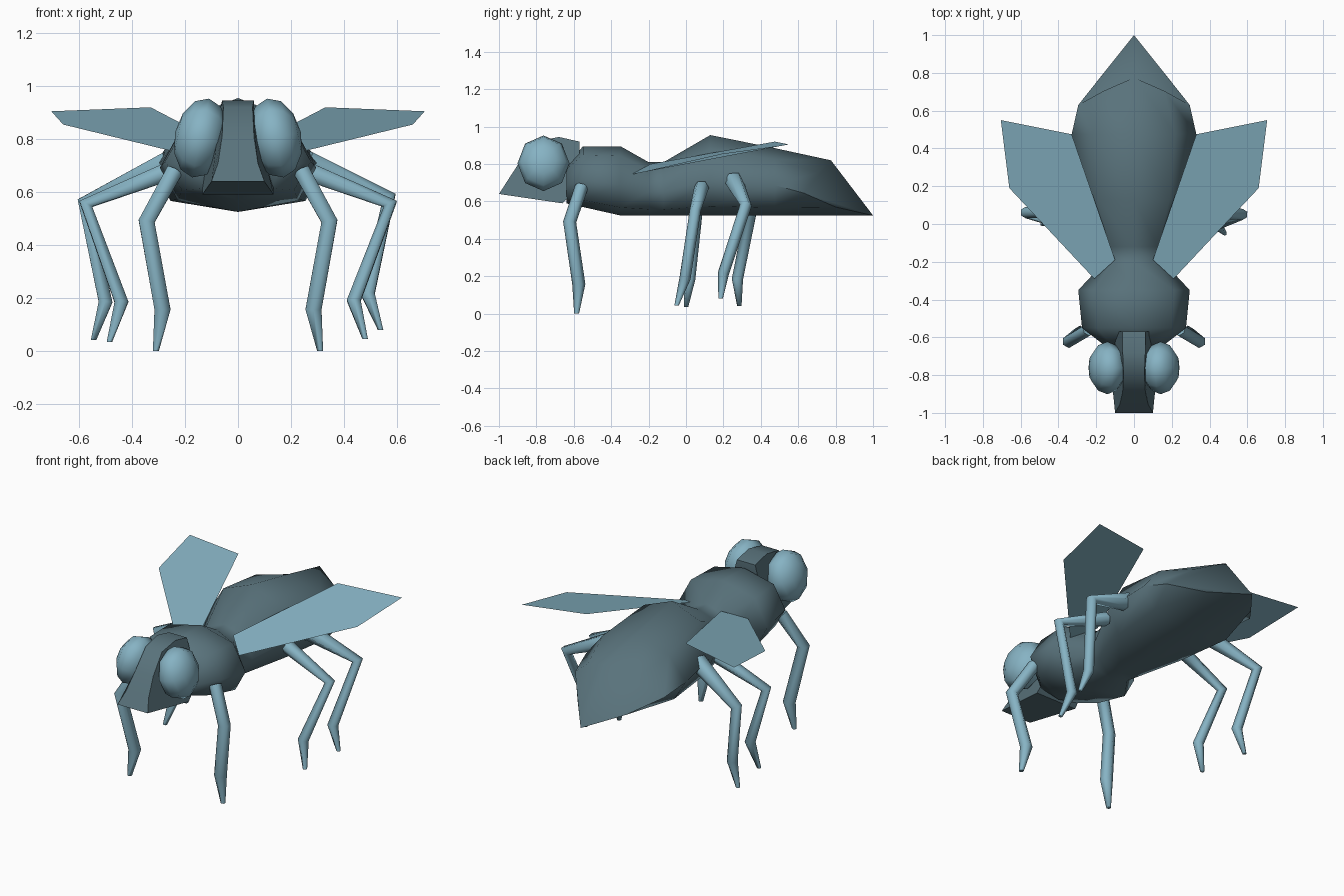
import bpy, bmesh, math
from mathutils import Vector, Matrix

if "Cube" in bpy.data.objects:
    bpy.data.objects.remove(bpy.data.objects["Cube"])


def material(name, rgb):
    m = bpy.data.materials.new(name)
    m.diffuse_color = (*rgb, 1)
    m.use_nodes = True
    m.node_tree.nodes["Principled BSDF"].inputs["Base Color"].default_value = m.diffuse_color
    return m


DARK = material("dark_shell", (0.10, 0.17, 0.20))
LIGHT = material("light_blue", (0.24, 0.45, 0.55))


def finish(name, bm, mat, angle=60):
    bmesh.ops.recalc_face_normals(bm, faces=bm.faces[:])
    mesh = bpy.data.meshes.new(name)
    bm.to_mesh(mesh)
    bm.free()
    mesh.materials.append(mat)
    ob = bpy.data.objects.new(name, mesh)
    bpy.context.collection.objects.link(ob)
    bpy.ops.object.select_all(action='DESELECT')
    ob.select_set(True)
    bpy.context.view_layer.objects.active = ob
    bpy.ops.object.shade_smooth_by_angle(angle=math.radians(angle))
    return ob


def loft(rings):
    bm = bmesh.new()
    loops = [[bm.verts.new(p) for p in r] for r in rings]
    n = len(loops[0])
    for a, b in zip(loops, loops[1:]):
        for i in range(n):
            j = (i + 1) % n
            bm.faces.new((a[i], a[j], b[j], b[i]))
    bm.faces.new(loops[0])
    bm.faces.new(loops[-1][::-1])
    return bm


# Thorax and abdomen: eight-sided sections (y, half width, bottom, top, upper shoulder)
def section(y, w, lo, hi, e):
    c, h, d = (lo + hi) / 2, (hi - lo) / 2, 0.77
    shape = [(0, -1), (d, -d), (1, -0.1), (e, e), (0, 1), (-e, e), (-1, -0.1), (-d, -d)]
    return [(w * u, y, c + h * v) for u, v in shape]


sections = [(-0.64, 0.16, 0.59, 0.80, 0.74), (-0.55, 0.275, 0.57, 0.895, 0.72),
            (-0.35, 0.295, 0.525, 0.895, 0.72), (-0.20, 0.155, 0.525, 0.81, 0.72),
            (-0.12, 0.18, 0.525, 0.81, 0.70), (0.13, 0.285, 0.525, 0.955, 0.66),
            (0.475, 0.33, 0.525, 0.885, 0.66)]
tail = [(0, 1.0, 0.525), (0.16, 0.80, 0.57), (0.295, 0.63, 0.645),
        (0.16, 0.705, 0.755), (0, 0.775, 0.82), (-0.16, 0.705, 0.755),
        (-0.295, 0.63, 0.645), (-0.16, 0.80, 0.57)]
finish("body", loft([section(*s) for s in sections] + [tail]), DARK, 70)

# Head: side profile (y, z, half width) with a pointed snout
profile = [(-0.57, 0.92, 0.06), (-0.68, 0.945, 0.06), (-0.80, 0.92, 0.055),
           (-0.89, 0.81, 0.06), (-0.955, 0.71, 0.075), (-1.0, 0.64, 0.10),
           (-0.66, 0.59, 0.135), (-0.57, 0.68, 0.13)]
finish("head", loft([[(s * w, y, z) for y, z, w in profile] for s in (-1, 1)]), DARK, 45)

# Eyes: coarse spheres leaning inward
for s, side in ((-1, "left"), (1, "right")):
    bm = bmesh.new()
    bmesh.ops.create_uvsphere(bm, u_segments=8, v_segments=6, radius=1)
    m = (Matrix.Translation((s * 0.141, -0.762, 0.804))
         @ Matrix.Rotation(math.radians(-12 * s), 4, 'Y')
         @ Matrix.Diagonal((0.099, 0.139, 0.152, 1))
         @ Matrix.Rotation(math.radians(90), 4, 'Y'))
    bmesh.ops.transform(bm, matrix=m, verts=bm.verts)
    finish(side + "_eye", bm, LIGHT, 80)

# Wings: thin single sheets
wing = [(0.10, -0.19, 0.80), (0.21, -0.29, 0.745), (0.66, 0.19, 0.855),
        (0.705, 0.55, 0.905), (0.33, 0.475, 0.92)]
for s, side in ((-1, "left"), (1, "right")):
    bm = bmesh.new()
    bm.faces.new([bm.verts.new((s * x, y, z)) for x, y, z in wing])
    ob = finish(side + "_wing", bm, LIGHT)
    if ob.data.polygons[0].normal.z < 0:
        ob.data.flip_normals()


# Legs: tapered six-sided tubes through root, knee, ankle, foot
def leg(name, pts, radii):
    pts = [Vector(p) for p in pts]
    rings = []
    for i, p in enumerate(pts):
        a = (p - pts[i - 1]).normalized() if i else Vector()
        b = (pts[i + 1] - p).normalized() if i < len(pts) - 1 else Vector()
        t = (a + b).normalized()
        if i == len(pts) - 1:
            t = Vector((0, 0, -1))
        u = Vector((0, 1, 0))
        u = (u - t * u.dot(t)).normalized()
        v = t.cross(u)
        rings.append([p + radii[i] * (u * math.cos(k * math.pi / 3) + v * math.sin(k * math.pi / 3))
                      for k in range(6)])
    finish(name, loft(rings), LIGHT, 75)


MID = (0.040, 0.030, 0.030, 0.012)
BACK = (0.052, 0.032, 0.030, 0.012)
for s, side in ((-1, "left"), (1, "right")):
    leg(side + "_front_leg",
        [(s * 0.24, -0.558, 0.68), (s * 0.345, -0.622, 0.49), (s * 0.285, -0.573, 0.157),
         (s * 0.31, -0.585, 0.0)], (0.036, 0.035, 0.035, 0.013))
leg("left_middle_leg", [(-0.27, 0.083, 0.675), (-0.575, 0.06, 0.555),
                        (-0.44, 0.02, 0.185), (-0.485, 0.0, 0.035)], MID)
leg("right_middle_leg", [(0.27, 0.083, 0.675), (0.575, 0.05, 0.555),
                         (0.437, -0.005, 0.19), (0.48, -0.05, 0.045)], MID)
leg("left_back_leg", [(-0.26, 0.26, 0.71), (-0.58, 0.35, 0.56),
                      (-0.50, 0.275, 0.185), (-0.545, 0.285, 0.042)], BACK)
leg("right_back_leg", [(0.26, 0.255, 0.71), (0.57, 0.32, 0.58),
                       (0.49, 0.20, 0.215), (0.538, 0.185, 0.08)], BACK)
